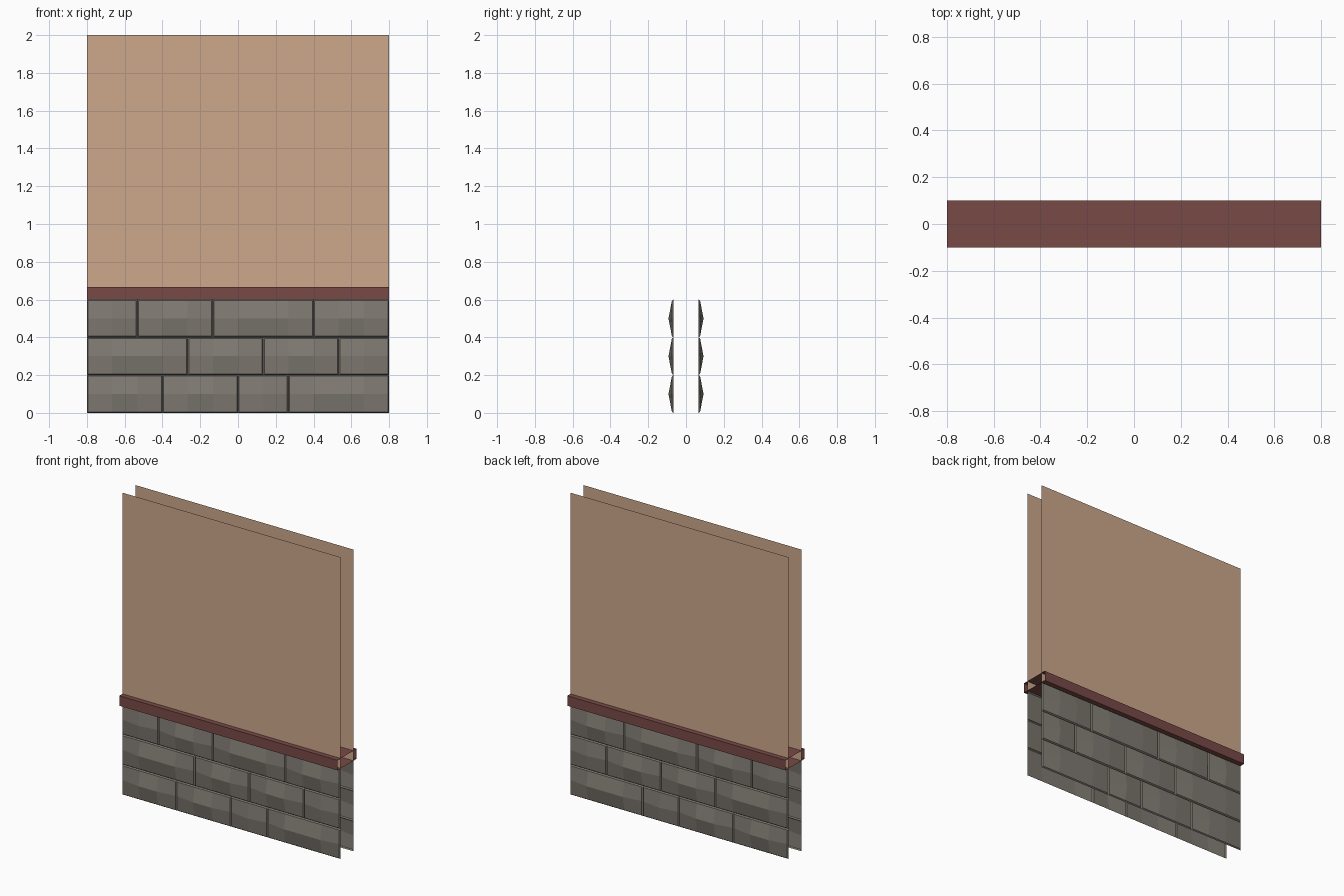
import bpy, bmesh

if "Cube" in bpy.data.objects:
    bpy.data.objects.remove(bpy.data.objects["Cube"])

def material(name, srgb):
    m = bpy.data.materials.new(name)
    lin = [((c / 255 + 0.055) / 1.055) ** 2.4 for c in srgb]
    m.diffuse_color = (*lin, 1)
    m.use_nodes = True
    m.node_tree.nodes["Principled BSDF"].inputs["Base Color"].default_value = m.diffuse_color
    return m

TAN = material("tan plaster", (205, 168, 140))
RED = material("dark red wood", (121, 74, 70))
GREY = material("grey stone", (128, 123, 115))

U = 2 / 15            # layout module
HALF = 6 * U          # half the wall length
FACE = U / 2          # wall face distance from the centre
RAIL_Z = (0.6, 0.6 + U / 2)

def finish(name, bm, mat):
    me = bpy.data.meshes.new(name)
    bm.to_mesh(me)
    bm.free()
    me.materials.append(mat)
    ob = bpy.data.objects.new(name, me)
    bpy.context.collection.objects.link(ob)
    return ob

def quad(bm, *pts):
    bm.faces.new([bm.verts.new(p) for p in pts])

def add_stone(bm, x0, x1, z0, z1, side):
    """Pillowed block: thin bevelled rim, low border, raised middle."""
    n, b = round((x1 - x0) / U), 0.006
    xs = [x0, x0 + b] + [x0 + i * U for i in range(1, n)] + [x1 - b, x1]
    zs = [z0, z0 + b, (z0 + z1) / 2, z1 - b, z1]
    grid = []
    for i, x in enumerate(xs):
        col = []
        for j, z in enumerate(zs):
            ring = min(i, j, len(xs) - 1 - i, len(zs) - 1 - j)
            y = FACE + (0, 0.008, 0.026)[min(ring, 2)]
            col.append(bm.verts.new((x, side * y, z)))
        grid.append(col)
    for i in range(len(xs) - 1):
        for j in range(len(zs) - 1):
            f = [grid[i][j], grid[i + 1][j], grid[i + 1][j + 1], grid[i][j + 1]]
            bm.faces.new(f if side < 0 else f[::-1])

# joints of each course, in modules, bottom to top
COURSES = [(-6, -3, 0, 2, 6), (-6, -2, 1, 4, 6), (-6, -4, -1, 3, 6)]

for side, label in ((-1, "front"), (1, "back")):
    # plaster panel, running down through the rail
    bm = bmesh.new()
    pts = [(-HALF, side * FACE, RAIL_Z[0]), (HALF, side * FACE, RAIL_Z[0]),
           (HALF, side * FACE, 2), (-HALF, side * FACE, 2)]
    quad(bm, *(pts if side < 0 else pts[::-1]))
    finish(label + "_plaster_panel", bm, TAN)

    # stone base
    bm = bmesh.new()
    for row, joints in enumerate(COURSES):
        for a, c in zip(joints, joints[1:]):
            add_stone(bm, a * U, c * U, row * 0.2, row * 0.2 + 0.2, side)
    finish(label + "_stone_base", bm, GREY)

# rail: square tube with open ends
bm = bmesh.new()
section = [(-0.1, RAIL_Z[0]), (-0.1, RAIL_Z[1]), (0.1, RAIL_Z[1]), (0.1, RAIL_Z[0])]
rings = [[bm.verts.new((x, y, z)) for y, z in section] for x in (-HALF, HALF)]
for i in range(4):
    k = (i + 1) % 4
    bm.faces.new((rings[0][i], rings[1][i], rings[1][k], rings[0][k]))
bmesh.ops.recalc_face_normals(bm, faces=bm.faces)
# the open tube's top must face up
bm.normal_update()
if next(f for f in bm.faces if f.calc_center_median().z > RAIL_Z[1] - 1e-4).normal.z < 0:
    bmesh.ops.reverse_faces(bm, faces=bm.faces)
finish("wooden_rail", bm, RED)
